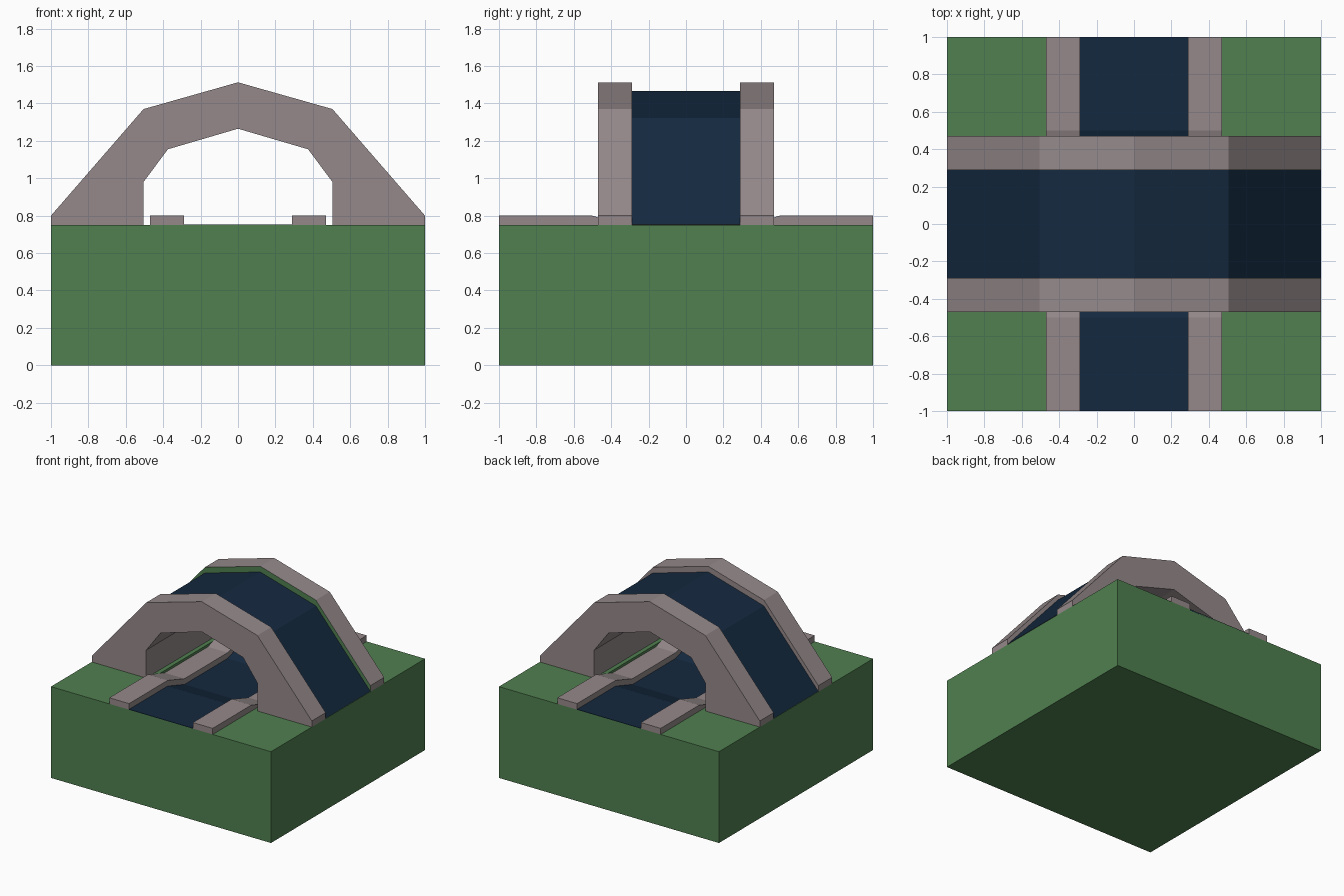
import bpy, bmesh

if "Cube" in bpy.data.objects:
    bpy.data.objects.remove(bpy.data.objects["Cube"])


def material(name, rgb):
    m = bpy.data.materials.new(name)
    m.diffuse_color = (*rgb, 1)
    m.use_nodes = True
    m.node_tree.nodes["Principled BSDF"].inputs["Base Color"].default_value = m.diffuse_color
    return m


GREEN = material("grass", (0.08, 0.215, 0.08))
STONE = material("stone", (0.30, 0.25, 0.255))
ROAD = material("asphalt", (0.007, 0.022, 0.05))


def extrude(name, profile, axis, lo, hi, mats, caps=True):
    """Sweep a closed profile (u, z) along x or y between lo and hi."""
    bm = bmesh.new()
    rings = []
    for t in (lo, hi):
        rings.append([bm.verts.new((t, u, z) if axis == "x" else (u, t, z))
                      for u, z in profile])
    a, b = rings
    n = len(profile)
    for i in range(n):
        j = (i + 1) % n
        bm.faces.new((a[i], a[j], b[j], b[i]))
    if caps:
        bm.faces.new(a)
        bm.faces.new(b)
    bmesh.ops.recalc_face_normals(bm, faces=bm.faces)
    me = bpy.data.meshes.new(name)
    bm.to_mesh(me)
    bm.free()
    for m in mats:
        me.materials.append(m)
    ob = bpy.data.objects.new(name, me)
    bpy.context.collection.objects.link(ob)
    return ob


def mirrored(half):
    """Complete a left-to-centre path with its mirror image."""
    return half + [(-u, z) for u, z in reversed(half) if u != 0]


def shifted(path, dz):
    return [(u, z + dz) for u, z in path]


TOP = 0.75
IN, OUT = 0.29, 0.47      # inner and outer edge of every kerb

# Ground block with a shallow dip for the underpass
ground = extrude("ground_block", [(-1, 0), (1, 0), (1, TOP), (-1, TOP)], "x", -1, 1, [GREEN])
dip = extrude("dip_cutter", [(-0.72, 0.82), (-0.28, 0.68), (0.28, 0.68), (0.72, 0.82)],
              "x", -OUT, OUT, [GREEN])
dip.hide_render = True
dip.hide_viewport = True
cut = ground.modifiers.new("dip", "BOOLEAN")
cut.object = dip
cut.solver = "EXACT"

# Lower road and its kerbs follow the dip
path = mirrored([(-1, TOP), (-0.5, TOP), (-0.28, 0.68)])
extrude("lower_road", shifted(path, 0.003) + shifted(path, -0.01)[::-1], "x", -IN, IN, [ROAD])
for side, lo, hi in (("left", -OUT, -IN), ("right", IN, OUT)):
    extrude(f"{side}_lower_kerb", shifted(path, 0.05) + path[::-1], "x", lo, hi, [STONE])

# Bridge arch side walls
outer = mirrored([(-1, 0.8), (-0.505, 1.37), (0, 1.513)])
inner = mirrored([(-0.505, TOP), (-0.505, 0.98), (-0.375, 1.155), (0, 1.265)])
arch = [(-1, TOP)] + outer + [(1, TOP)] + inner[::-1]
extrude("front_bridge_wall", arch, "y", -OUT, -IN, [STONE])
back = extrude("back_bridge_wall", arch, "y", IN, OUT, [STONE, GREEN])
for f in back.data.polygons:          # inner face of the back wall is green
    if f.normal.y < -0.9:
        f.material_index = 1

# Bridge deck: asphalt on top, stone underneath
deck = extrude("bridge_deck", shifted(outer, -0.047) + inner[::-1], "y", -IN, IN,
               [STONE, ROAD], caps=False)
for f in deck.data.polygons:
    if f.normal.z > 0.1:
        f.material_index = 1
